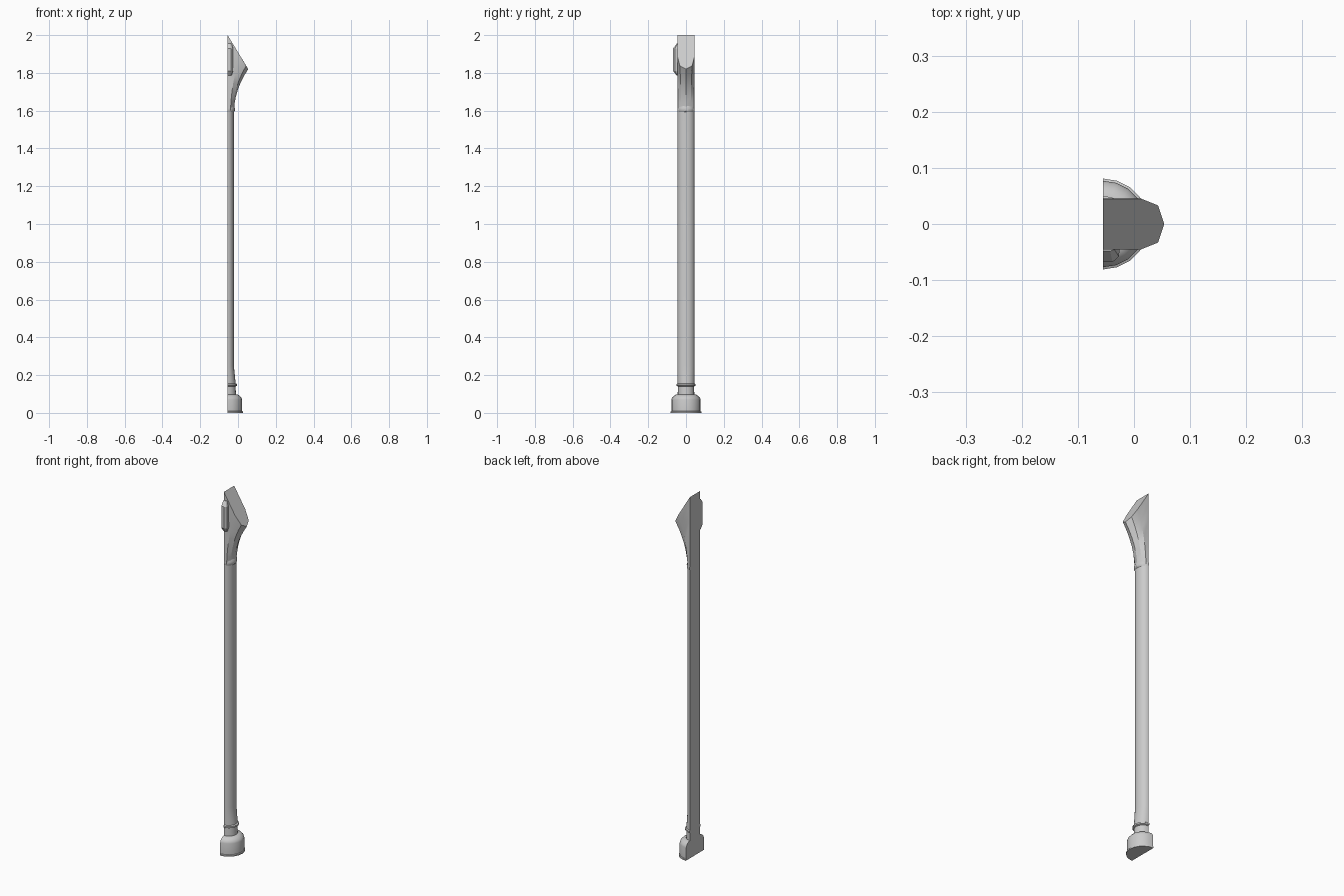
import bpy, bmesh, math

if "Cube" in bpy.data.objects:
    bpy.data.objects.remove(bpy.data.objects["Cube"])

BACK = -0.055  # flat wall plane


def finish(name, bm, smooth=None):
    bmesh.ops.recalc_face_normals(bm, faces=bm.faces)
    me = bpy.data.meshes.new(name)
    bm.to_mesh(me)
    bm.free()
    ob = bpy.data.objects.new(name, me)
    bpy.context.collection.objects.link(ob)
    if smooth:
        bpy.ops.object.select_all(action='DESELECT')
        ob.select_set(True)
        bpy.context.view_layer.objects.active = ob
        bpy.ops.object.shade_smooth_by_angle(angle=math.radians(smooth))
    return ob


def loft(name, rings, smooth=None):
    """Skin closed rings of points and cap both ends."""
    bm = bmesh.new()
    vr = [[bm.verts.new(p) for p in r] for r in rings]
    n = len(vr[0])
    for a, b in zip(vr, vr[1:]):
        for i in range(n):
            j = (i + 1) % n
            bm.faces.new((a[i], a[j], b[j], b[i]))
    bm.faces.new(vr[0][::-1])
    bm.faces.new(vr[-1])
    return finish(name, bm, smooth)


def half_round(name, profile, segs=10):
    """Loft half-ellipses against the wall: (z, depth, half width)."""
    rings = []
    for z, d, w in profile:
        rings.append([(BACK + d * math.sin(math.pi * i / segs),
                       -w * math.cos(math.pi * i / segs), z)
                      for i in range(segs + 1)])
    return loft(name, rings, 35)


# round drum base
half_round("base_drum", [(0, .081, .081), (.007, .081, .081), (.009, .077, .077),
                         (.070, .077, .077), (.080, .074, .074), (.090, .065, .065),
                         (.096, .055, .055), (.097, .044, .044)])
# neck and ring
half_round("base_neck", [(.096, .044, .044), (.143, .042, .043)])
half_round("base_ring", [(.140, .043, .044), (.144, .050, .050),
                         (.152, .050, .050), (.156, .043, .045)])
# shaft, flaring forward at the foot
half_round("shaft", [(.154, .043, .045), (.19, .039, .045), (.25, .033, .045),
                     (1.61, .033, .045)])
# small moulding under the capital
half_round("capital_moulding", [(1.592, .033, .043), (1.598, .038, .046),
                                (1.612, .039, .046), (1.625, .034, .043)])

# capital: columns sweep from the shaft out to the sloping pointed top
columns = [((BACK, -.045, 2.0), (BACK, -.045)),
           ((.013, -.045, 1.888), (-.040, -.043)),
           ((.043, -.033, 1.838), (-.028, -.025)),
           ((.054, 0, 1.820), (-.022, 0))]
columns += [((t[0], -t[1], t[2]), (b[0], -b[1])) for t, b in reversed(columns[:3])]
rings = []
for k in range(7):
    t = k / 6
    f = 0.2 * t + 0.8 * t ** 2.2
    rings.append([(b[0] + (p[0] - b[0]) * f, b[1] + (p[1] - b[1]) * f,
                   1.60 + (p[2] - 1.60) * t) for p, b in columns])
loft("capital", rings, 25)

# faceted boss on one side of the capital
section = [(BACK, -.04), (BACK, -.068), (-.038, -.068), (-.027, -.058), (-.025, -.04)]


def boss_ring(z, s):
    return [(BACK + (x - BACK) * (.6 + .4 * s), -.04 + (y + .04) * s, z)
            for x, y in section]


loft("side_boss", [boss_ring(1.785, .3), boss_ring(1.810, 1),
                   boss_ring(1.930, 1), boss_ring(1.955, .3)])
